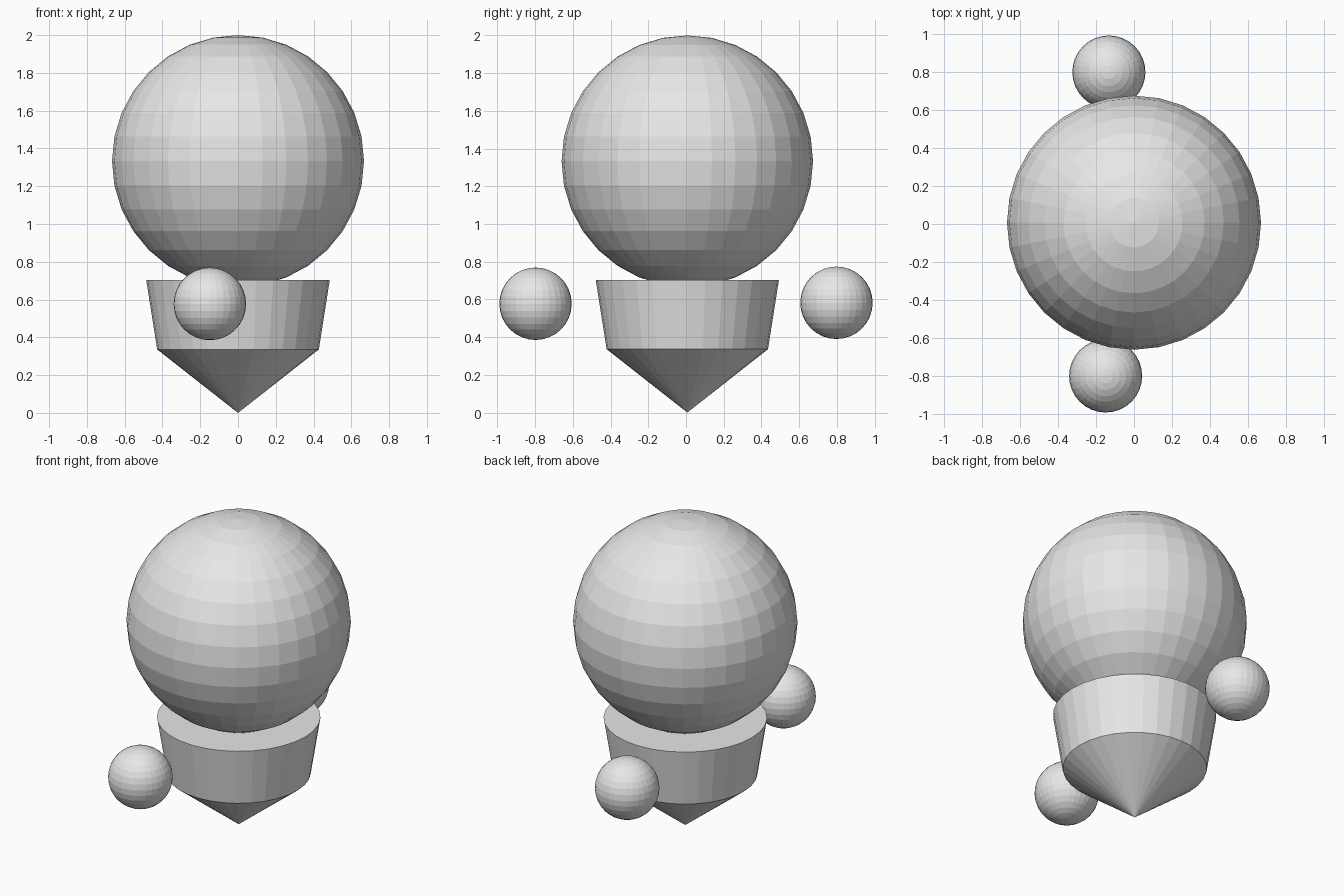
import bpy

if "Cube" in bpy.data.objects:
    bpy.data.objects.remove(bpy.data.objects["Cube"])

grey = bpy.data.materials.new("plain grey")
grey.diffuse_color = (0.8, 0.8, 0.8, 1)
grey.use_nodes = True
grey.node_tree.nodes["Principled BSDF"].inputs["Base Color"].default_value = grey.diffuse_color

CY = 0.007  # shared axis of the main stack


def finish(name):
    ob = bpy.context.object
    ob.name = name
    ob.data.materials.append(grey)


def ball(name, radius, loc):
    bpy.ops.mesh.primitive_uv_sphere_add(segments=32, ring_count=16, radius=radius, location=loc)
    finish(name)


def cone(name, r_low, r_high, z_low, z_high):
    bpy.ops.mesh.primitive_cone_add(vertices=32, radius1=r_low, radius2=r_high,
                                    depth=z_high - z_low,
                                    location=(0, CY, (z_low + z_high) / 2))
    finish(name)


# Large head ball resting in the tapered body
ball("head", 0.667, (0, CY, 1.333))

# Body widening upward, with a pointed cone below
cone("body", 0.428, 0.486, 0.336, 0.704)
cone("lower_point", 0, 0.428, 0, 0.336)

# Two small floating hands
ball("front_hand", 0.192, (-0.149, -0.798, 0.577))
ball("back_hand", 0.192, (-0.132, 0.798, 0.582))
